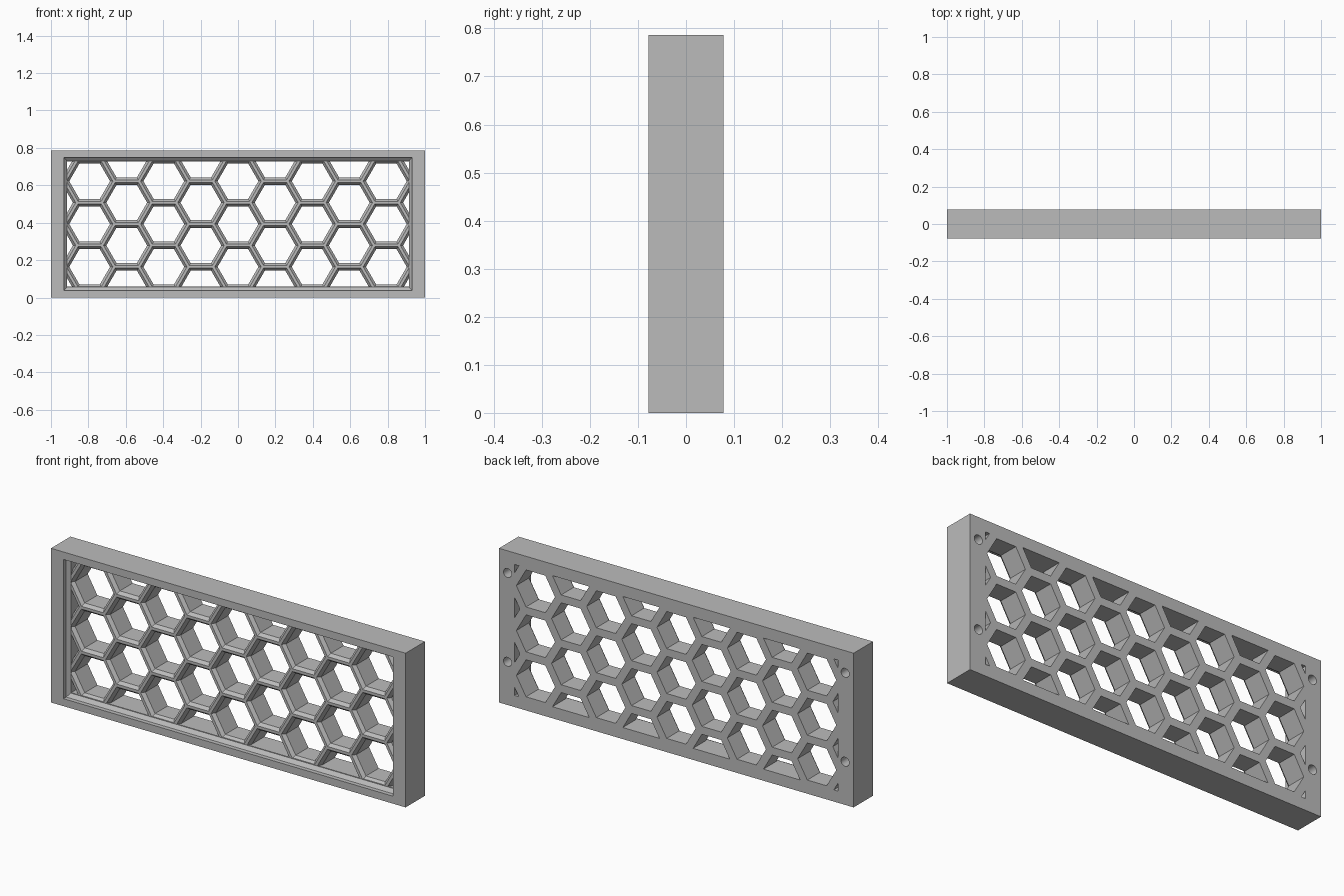
import bpy, bmesh, math

if "Cube" in bpy.data.objects:
    bpy.data.objects.remove(bpy.data.objects["Cube"], do_unlink=True)

W, D, H = 2.0, 0.156, 0.786
MID = H / 2
PITCH = 0.229                      # vertical distance between cells
COLUMN = PITCH * math.sqrt(3) / 2  # horizontal distance between columns
GRID_Y = -0.04                     # front of the honeycomb
FRONT, BACK = -D / 2, D / 2

grey = bpy.data.materials.new("plain grey")
grey.use_nodes = True
colour = (0.5, 0.5, 0.5, 1)
grey.diffuse_color = colour
grey.node_tree.nodes["Principled BSDF"].inputs["Base Color"].default_value = colour


def loft(bm, rings):
    """Solid through equal-length rings of points."""
    loops = [[bm.verts.new(p) for p in ring] for ring in rings]
    for a, b in zip(loops, loops[1:]):
        for i in range(len(a)):
            j = (i + 1) % len(a)
            bm.faces.new((a[i], a[j], b[j], b[i]))
    bm.faces.new(loops[0])
    bm.faces.new(loops[-1])


def polygon(x, y, z, radius, sides):
    step = math.tau / sides
    return [(x + radius * math.cos(i * step), y, z + radius * math.sin(i * step))
            for i in range(sides)]


def rectangle(hx, y, hz):
    return [(sx * hx, y, MID + sz * hz) for sx, sz in ((-1, -1), (1, -1), (1, 1), (-1, 1))]


def make(name, solids):
    bm = bmesh.new()
    for rings in solids:
        loft(bm, rings)
    bmesh.ops.recalc_face_normals(bm, faces=bm.faces)
    mesh = bpy.data.meshes.new(name)
    bm.to_mesh(mesh)
    bm.free()
    mesh.materials.append(grey)
    obj = bpy.data.objects.new(name, mesh)
    bpy.context.collection.objects.link(obj)
    return obj


def combine(obj, tool, operation):
    mod = obj.modifiers.new(tool.name, "BOOLEAN")
    mod.object, mod.operation, mod.solver = tool, operation, "EXACT"
    with bpy.context.temp_override(object=obj, active_object=obj):
        bpy.ops.object.modifier_apply(modifier=mod.name)
    bpy.data.objects.remove(tool, do_unlink=True)


# Outer block
panel = make("honeycomb_panel", [[rectangle(W / 2, y, MID) for y in (FRONT, BACK)]])

# Front recess with a sloping inner border
recess = make("recess", [[rectangle(0.93, FRONT - 0.02, 0.355),
                          rectangle(0.93, GRID_Y - 0.016, 0.355),
                          rectangle(0.915, GRID_Y, 0.337)]])
combine(panel, recess, "DIFFERENCE")

# Hexagonal cells, flared at the front, trimmed to the inner border
profile = ((GRID_Y - 0.02, 0.124), (GRID_Y, 0.124), (GRID_Y + 0.016, 0.109), (BACK + 0.02, 0.109))
cells = []
for col in range(-5, 6):
    offsets = (-1.5, -0.5, 0.5, 1.5) if col % 2 else (-1, 0, 1)
    for k in offsets:
        cells.append([polygon(col * COLUMN, y, MID + k * PITCH, r, 6) for y, r in profile])
cutter = make("cells", cells)
border = make("border", [[rectangle(0.913, y, 0.334) for y in (FRONT - 0.05, BACK + 0.05)]])
combine(cutter, border, "INTERSECT")
combine(panel, cutter, "DIFFERENCE")

# Blind screw holes in the back
holes = make("screw_holes", [[polygon(x, y, z, 0.023, 24) for y in (0.0, BACK + 0.02)]
                             for x in (-0.952, 0.952) for z in (0.22, 0.673)])
combine(panel, holes, "DIFFERENCE")

bpy.ops.object.select_all(action="DESELECT")
panel.select_set(True)
bpy.context.view_layer.objects.active = panel
bpy.ops.object.shade_smooth_by_angle(angle=math.radians(25))
